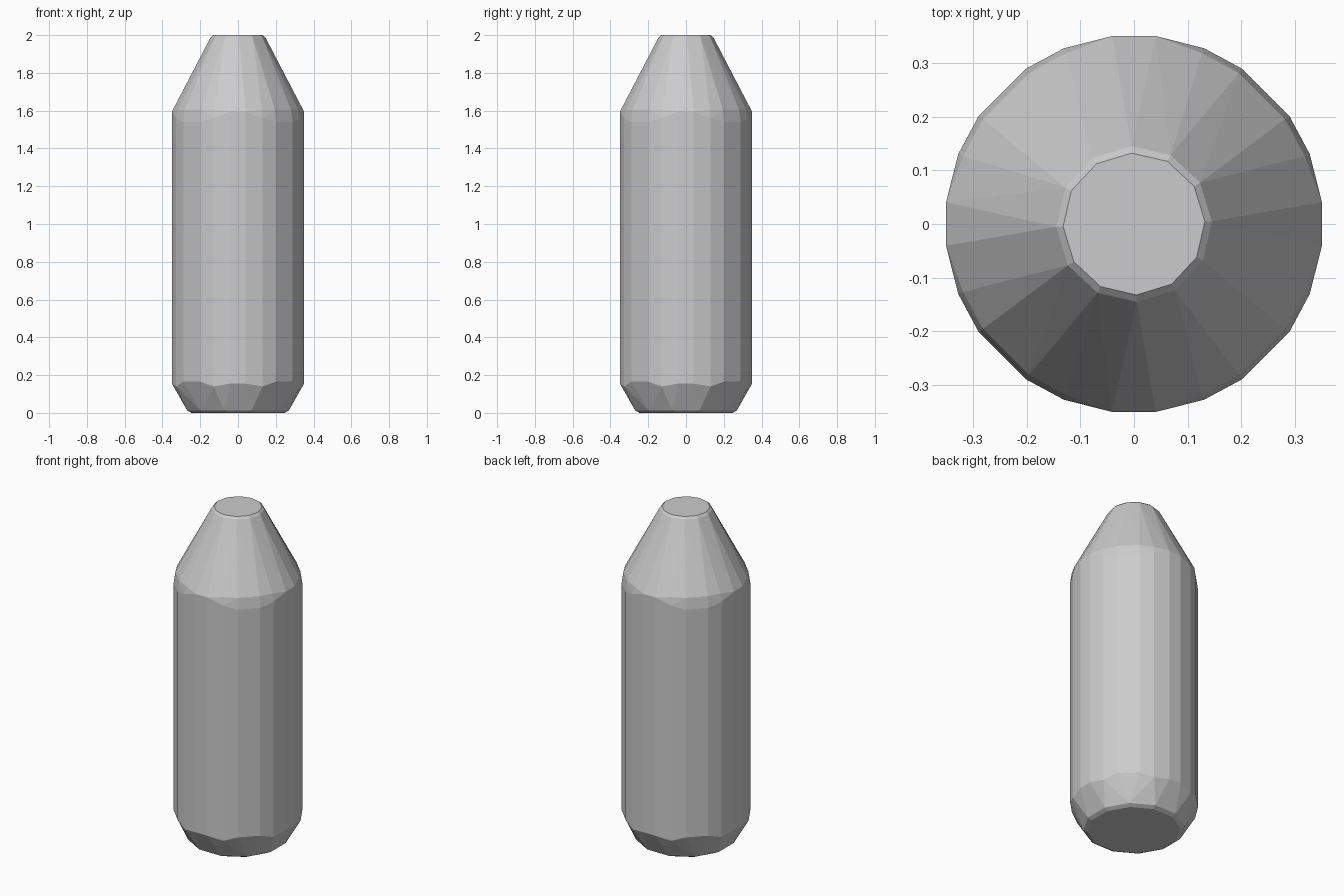
import bpy, bmesh
from math import sin, cos, radians

if "Cube" in bpy.data.objects:
    bpy.data.objects.remove(bpy.data.objects["Cube"])

# Body angles: 24 slightly uneven sides, wider on the diagonals
quarter = [6.6, 21.7, 34.8, 55.2, 68.3, 83.4]
body_angles = [a + 90 * q for q in range(4) for a in quarter]
neck_angles = [i * 30 + 2 for i in range(12)]
base_angles = [i * 30 + 15 for i in range(12)]

bm = bmesh.new()


def ring(angles, radius, heights):
    """Ring of points; heights cycle round the ring for scalloped edges."""
    for i, a in enumerate(angles):
        t = radians(a)
        bm.verts.new((radius * cos(t), radius * sin(t), heights[i % len(heights)]))


# Base, with a tiny rounded rim
ring(base_angles, 0.255, [0.0])
ring(base_angles, 0.278, [0.012])
# Lower and upper ends of the straight wall
ring(body_angles, 0.352, [0.155, 0.14, 0.165, 0.165, 0.14, 0.155])
ring(body_angles, 0.352, [1.595, 1.56, 1.54, 1.54, 1.56, 1.595])
# Softened shoulder
ring([a for a in body_angles if 15 < a % 90 < 75], 0.342, [1.607])
# Neck end with small chamfer
ring(neck_angles, 0.145, [1.988])
ring(neck_angles, 0.132, [2.0])

# Wrap the rings in one faceted convex skin
res = bmesh.ops.convex_hull(bm, input=bm.verts[:])
loose = [v for v in bm.verts if not v.link_faces]
bmesh.ops.delete(bm, geom=loose, context='VERTS')
bmesh.ops.dissolve_limit(bm, angle_limit=radians(1), verts=bm.verts[:], edges=bm.edges[:])
bmesh.ops.recalc_face_normals(bm, faces=bm.faces[:])

mesh = bpy.data.meshes.new("bottle_body")
bm.to_mesh(mesh)
bm.free()
bottle = bpy.data.objects.new("bottle_body", mesh)
bpy.context.collection.objects.link(bottle)
